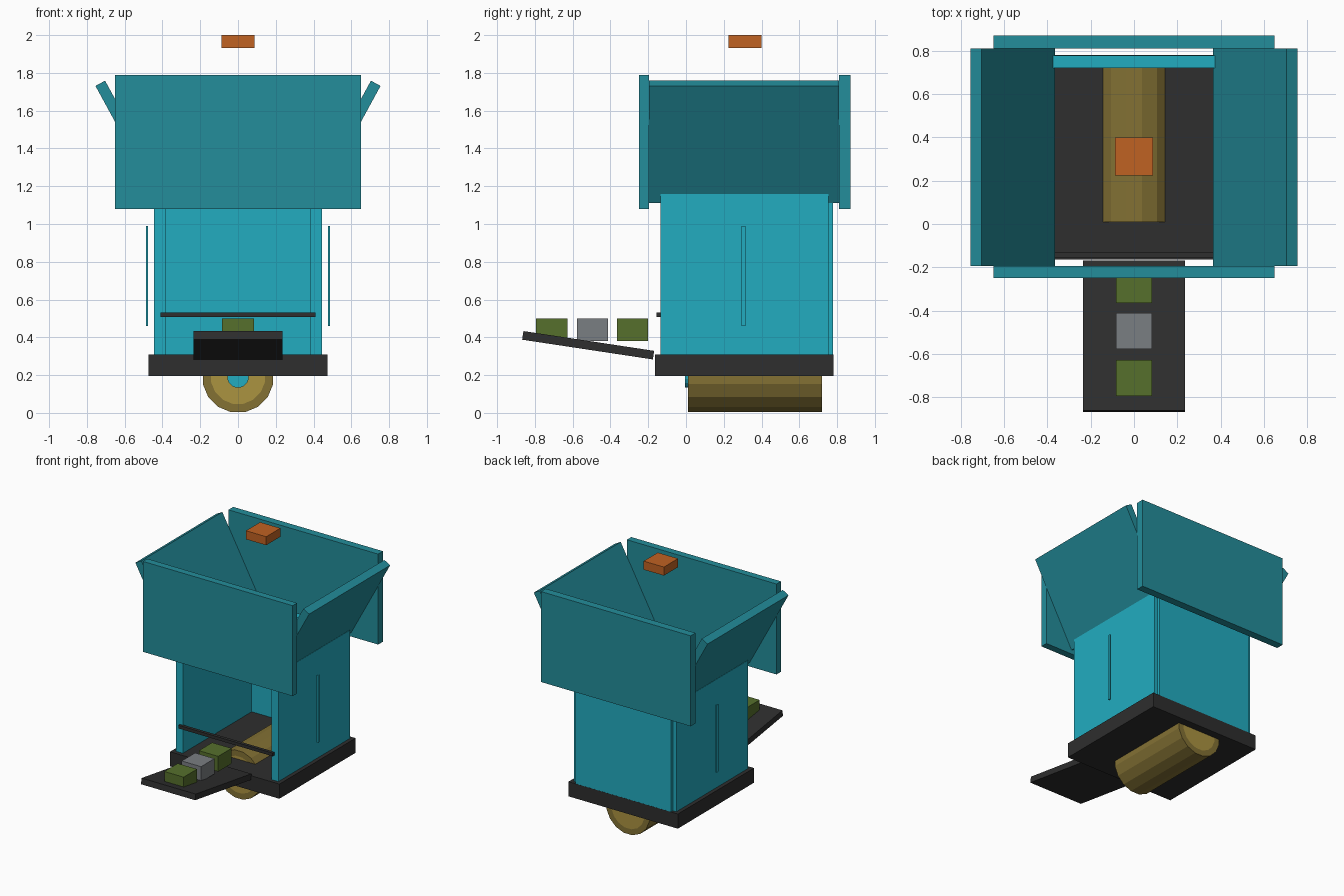
import bpy, bmesh, math
from mathutils import Matrix

cube = bpy.data.objects.get("Cube")
if cube:
    bpy.data.objects.remove(cube, do_unlink=True)


def material(name, *rgb):
    # 8-bit screen colour to linear
    lin = [((c / 255 + 0.055) / 1.055) ** 2.4 for c in rgb] + [1.0]
    mat = bpy.data.materials.new(name)
    mat.use_nodes = True
    mat.diffuse_color = lin
    mat.node_tree.nodes["Principled BSDF"].inputs["Base Color"].default_value = lin
    return mat


cyan = material("cyan", 34, 172, 192)
teal = material("teal", 35, 141, 155)
black = material("charcoal", 46, 46, 46)
bark = material("bark", 131, 113, 52)
wood = material("light wood", 171, 147, 64)
green = material("olive green", 86, 112, 44)
gray = material("gray", 122, 126, 130)
orange = material("orange", 192, 98, 34)


def finish(name, bm, *mats):
    mesh = bpy.data.meshes.new(name)
    bm.to_mesh(mesh)
    bm.free()
    for mat in mats:
        mesh.materials.append(mat)
    obj = bpy.data.objects.new(name, mesh)
    bpy.context.collection.objects.link(obj)
    return obj


def box(name, mat, x, y, z, turn=None):
    """Box from three (low, high) ranges, turned about its own centre."""
    bm = bmesh.new()
    spans = (x, y, z)
    size = [b - a for a, b in spans]
    centre = [(a + b) / 2 for a, b in spans]
    rot = Matrix.Rotation(*turn) if turn else Matrix.Identity(4)
    bmesh.ops.create_cube(
        bm, size=1, matrix=Matrix.Translation(centre) @ rot @ Matrix.Diagonal(size + [1]))
    return finish(name, bm, mat)


def cylinder(bm, radius, y0, y1, sides):
    place = Matrix.Translation((0, (y0 + y1) / 2, 0.19)) @ Matrix.Rotation(math.pi / 2, 4, 'X')
    place = place @ Matrix.Rotation(math.pi / sides, 4, 'Z')
    bmesh.ops.create_cone(bm, cap_ends=True, segments=sides, radius1=radius,
                          radius2=radius, depth=y1 - y0, matrix=place)


# Base and body walls, open at the front
box("base", black, (-0.475, 0.475), (-0.165, 0.78), (0.195, 0.31))
box("back_wall", cyan, (-0.415, 0.415), (0.72, 0.779), (0.25, 1.155))
for side, s in (("left", 1), ("right", -1)):
    box(side + "_wall", cyan, sorted((s * 0.385, s * 0.445)), (-0.135, 0.755), (0.25, 1.16))
    box(side + "_slot_strip", cyan, sorted((s * 0.477, s * 0.487)), (0.295, 0.315), (0.46, 0.99))
    # Side flap leaning outwards
    box(side + "_flap", teal, sorted((s * 0.531, s * 0.589)), (-0.195, 0.81),
        (1.082, 1.788), (s * 0.5, 4, 'Y'))

# Upright front and back flaps
box("front_flap", teal, (-0.65, 0.65), (-0.25, -0.195), (1.08, 1.79))
box("back_flap", teal, (-0.65, 0.65), (0.81, 0.87), (1.08, 1.79))

# Log roller with paler ends
bm = bmesh.new()
cylinder(bm, 0.19, 0.01, 0.72, 16)
caps = [f for f in bm.faces if len(f.verts) > 4]
bmesh.ops.inset_individual(bm, faces=caps, thickness=0.045)
for f in caps:
    f.material_index = 1
finish("log_roller", bm, bark, wood)

# Round hub on the front end of the log
bm = bmesh.new()
cylinder(bm, 0.057, -0.005, 0.015, 16)
finish("roller_hub", bm, cyan)

# Front bar and tilted ramp
box("front_bar", black, (-0.41, 0.41), (-0.155, -0.13), (0.507, 0.532))
box("ramp", black, (-0.235, 0.235), (-0.868, -0.168), (0.335, 0.381),
    (-0.15, 4, 'X'))

# Blocks above the ramp and floating above the body
for name, mat, y in (("near_block", green, -0.283), ("middle_block", gray, -0.495),
                     ("far_block", green, -0.711)):
    box(name, mat, (-0.084, 0.084), (y - 0.083, y + 0.083), (0.38, 0.5))
box("top_block", orange, (-0.088, 0.088), (0.224, 0.4), (1.933, 2.0))
